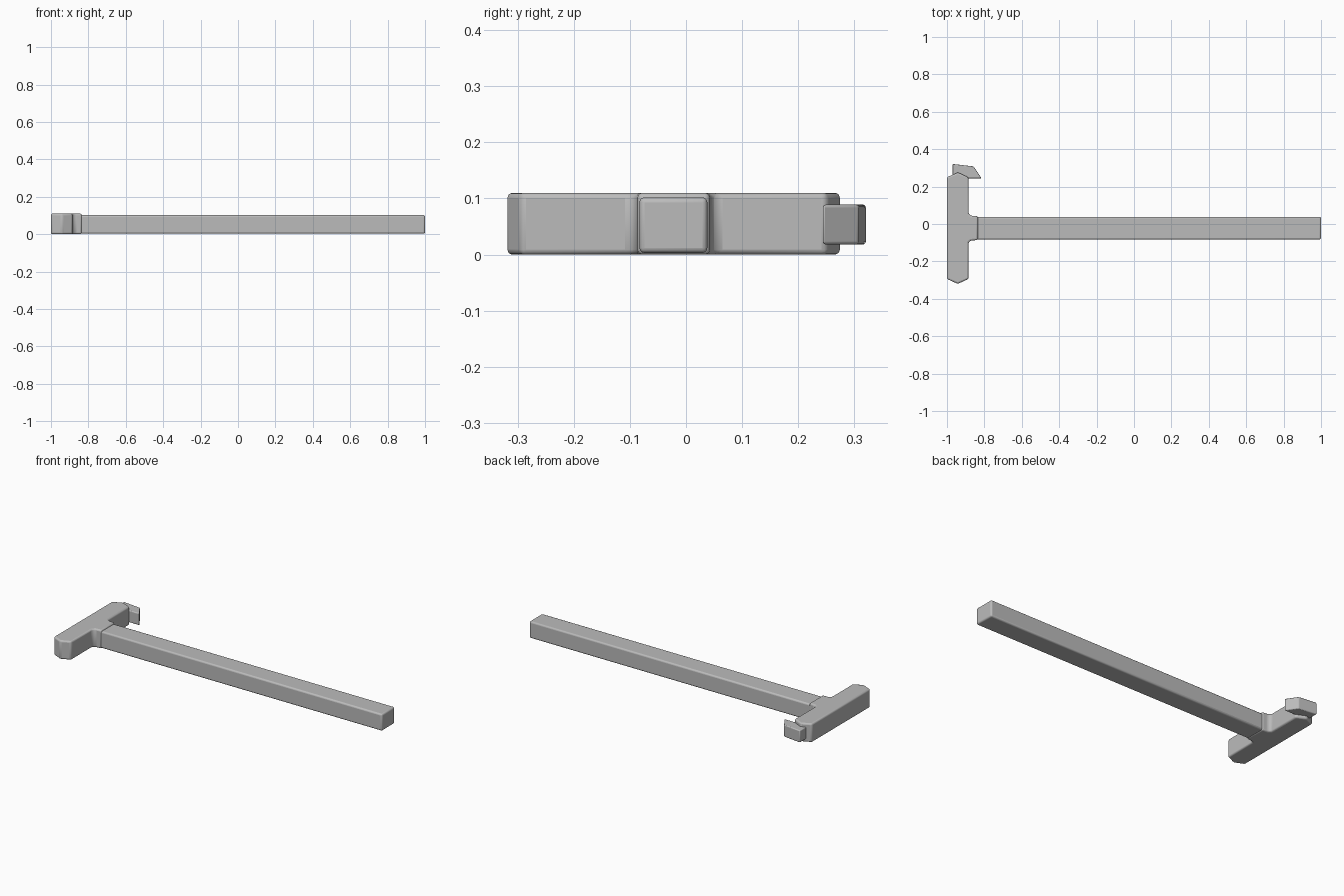
import bpy
import bmesh
import math

cube = bpy.data.objects.get("Cube")
if cube:
    bpy.data.objects.remove(cube, do_unlink=True)

grey = bpy.data.materials.new("mid grey")
grey.use_nodes = True
colour = (0.5, 0.5, 0.5, 1)
grey.diffuse_color = colour
grey.node_tree.nodes["Principled BSDF"].inputs["Base Color"].default_value = colour


def slab(name, outline, low, high, bevel):
    """Extrude a top-view outline between two heights and round its edges."""
    bm = bmesh.new()
    base = bm.faces.new([bm.verts.new((x, y, low)) for x, y in outline])
    top = bmesh.ops.extrude_face_region(bm, geom=[base])["geom"]
    verts = [v for v in top if isinstance(v, bmesh.types.BMVert)]
    bmesh.ops.translate(bm, verts=verts, vec=(0, 0, high - low))
    bmesh.ops.recalc_face_normals(bm, faces=bm.faces)
    mesh = bpy.data.meshes.new(name)
    bm.to_mesh(mesh)
    bm.free()
    mesh.materials.append(grey)
    obj = bpy.data.objects.new(name, mesh)
    bpy.context.collection.objects.link(obj)
    mod = obj.modifiers.new("rounded edges", "BEVEL")
    mod.width = bevel
    mod.segments = 3
    mod.limit_method = "ANGLE"
    mod.angle_limit = math.radians(15)
    bpy.ops.object.select_all(action="DESELECT")
    obj.select_set(True)
    bpy.context.view_layer.objects.active = obj
    bpy.ops.object.shade_smooth_by_angle(angle=math.radians(35))
    return obj


# T-shaped head with pointed ends and a flared socket, mirrored about its middle
mid = -0.022
half = [(-0.885, 0.062), (-0.885, 0.272), (-0.942, 0.298), (-1.0, 0.272)]
socket = [(-0.835, 0.064), (-0.872, 0.066)]
side = socket + half
upper = [(x, mid + y) for x, y in side if (x, y) != half[0]]
upper.insert(2, (-0.885, mid + 0.078))
lower = [(x, 2 * mid - y) for x, y in reversed(upper)]
slab("head", upper + lower, 0.0, 0.11, 0.012)

# Long straight bar
slab("bar", [(-0.9, -0.083), (1.0, -0.083), (1.0, 0.038), (-0.9, 0.038)],
     0.003, 0.102, 0.009)

# Hooked latch at the back end of the head
slab("latch", [(-0.97, 0.244), (-0.815, 0.244), (-0.858, 0.308), (-0.97, 0.321)],
     0.018, 0.089, 0.005)
